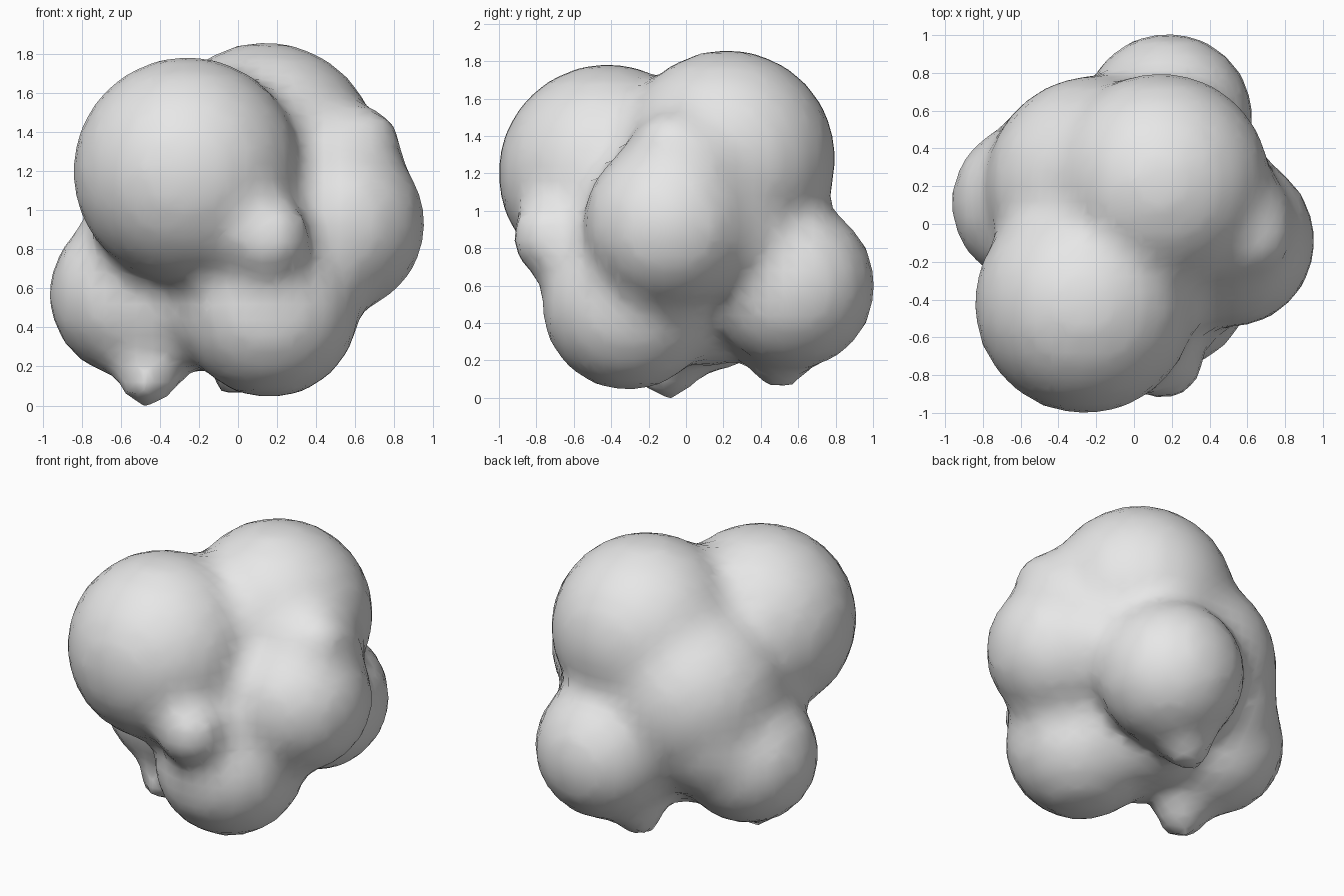
import bpy
import bmesh
from mathutils import Matrix

old = bpy.data.objects.get("Cube")
if old:
    bpy.data.objects.remove(old, do_unlink=True)

# Single light grey surface
grey = bpy.data.materials.new("light_grey")
grey.use_nodes = True
colour = (0.8, 0.8, 0.8, 1)
grey.diffuse_color = colour
grey.node_tree.nodes["Principled BSDF"].inputs["Base Color"].default_value = colour

# Lobes of the cluster: x, y, z, radius
lobes = {
    "front_upper": (-0.26, -0.42, 1.2, 0.589),
    "top": (0.14, 0.22, 1.28, 0.584),
    "left_side": (0.5, -0.09, 0.93, 0.463),
    "front_lower": (0.16, -0.31, 0.5, 0.466),
    "back_lower": (0.18, 0.56, 0.6, 0.455),
    "right_side": (-0.54, 0.11, 0.57, 0.433),
    "back_fill": (-0.2, 0.2, 0.95, 0.59),
    "core": (-0.12, 0.12, 0.5, 0.34),
    "front_knob": (0.15, -0.71, 0.86, 0.228),
    "foot_knob": (-0.46, -0.1, 0.15, 0.168),
    "back_foot_knob": (0.0, 0.5, 0.2, 0.168),
    "shoulder_knob": (0.65, -0.08, 1.35, 0.185),
    # Webs that fill the valleys between neighbouring lobes
    "shoulder_web": (0.5, 0.0, 1.22, 0.35),
    "left_back_web": (0.45, 0.22, 0.88, 0.29),
    "front_web": (-0.22, -0.08, 0.52, 0.32),
    "right_back_web": (-0.4, 0.28, 0.72, 0.39),
    "back_web": (0.0, 0.42, 0.78, 0.36),
    "foot_web": (-0.43, -0.03, 0.28, 0.2),
}

bm = bmesh.new()
for x, y, z, r in lobes.values():
    bmesh.ops.create_icosphere(bm, subdivisions=4, radius=r,
                               matrix=Matrix.Translation((x, y, z)))
mesh = bpy.data.meshes.new("blob_cluster")
bm.to_mesh(mesh)
bm.free()
mesh.materials.append(grey)
for face in mesh.polygons:
    face.use_smooth = True

body = bpy.data.objects.new("blob_cluster", mesh)
bpy.context.collection.objects.link(body)


def remesh(name, size):
    mod = body.modifiers.new(name, 'REMESH')
    mod.mode = 'VOXEL'
    mod.voxel_size = size
    mod.use_smooth_shade = True


# Fuse the lobes into one skin, soften the creases, then coarsen the mesh
remesh("fuse", 0.035)
soften = body.modifiers.new("soften", 'SMOOTH')
soften.factor = 0.5
soften.iterations = 16
remesh("coarsen", 0.08)
